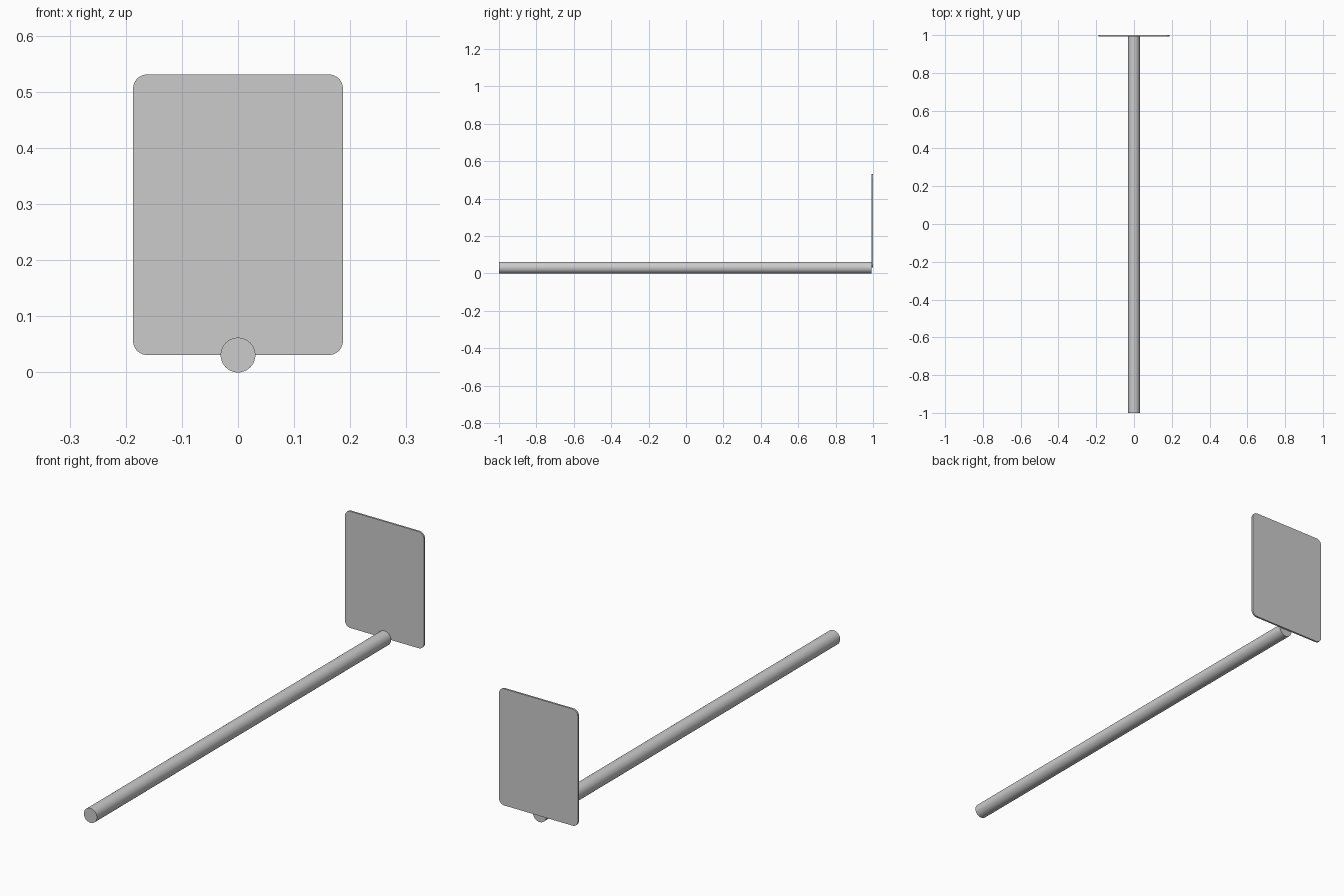
import bpy, bmesh, math
from mathutils import Matrix

cube = bpy.data.objects.get("Cube")
if cube:
    bpy.data.objects.remove(cube, do_unlink=True)

ROD_R = 0.031
PLATE_FRONT, PLATE_BACK = 0.992, 1.0
HALF_W, BOTTOM, TOP, CORNER = 0.187, 0.031, 0.531, 0.025

# Single plain grey
grey = bpy.data.materials.new("plain_grey")
grey.use_nodes = True
colour = (0.6, 0.6, 0.6, 1)
grey.diffuse_color = colour
grey.node_tree.nodes["Principled BSDF"].inputs["Base Color"].default_value = colour


def finish(name, bm):
    bmesh.ops.recalc_face_normals(bm, faces=bm.faces)
    mesh = bpy.data.meshes.new(name)
    bm.to_mesh(mesh)
    bm.free()
    mesh.materials.append(grey)
    obj = bpy.data.objects.new(name, mesh)
    bpy.context.collection.objects.link(obj)
    bpy.ops.object.select_all(action="DESELECT")
    obj.select_set(True)
    bpy.context.view_layer.objects.active = obj
    bpy.ops.object.shade_smooth_by_angle(angle=math.radians(30))
    return obj


# Long round rod lying along y, ending against the plate
bm = bmesh.new()
length = PLATE_FRONT + 1
bmesh.ops.create_cone(bm, cap_ends=True, segments=48, radius1=ROD_R, radius2=ROD_R, depth=length)
bm.transform(Matrix.Translation((0, PLATE_FRONT - length / 2, ROD_R)) @ Matrix.Rotation(math.pi / 2, 4, "X"))
finish("rod", bm)

# Thin upright plate with rounded corners
bm = bmesh.new()
corners = [(1, TOP, 0), (-1, TOP, 90), (-1, BOTTOM, 180), (1, BOTTOM, 270)]
outline = []
for side, z, start in corners:
    cx = side * (HALF_W - CORNER)
    cz = z - CORNER if z == TOP else z + CORNER
    for i in range(9):
        a = math.radians(start + 90 * i / 8)
        outline.append(bm.verts.new((cx + CORNER * math.cos(a), PLATE_FRONT, cz + CORNER * math.sin(a))))
face = bm.faces.new(outline)
extruded = bmesh.ops.extrude_face_region(bm, geom=[face])["geom"]
bmesh.ops.translate(bm, vec=(0, PLATE_BACK - PLATE_FRONT, 0),
                    verts=[v for v in extruded if isinstance(v, bmesh.types.BMVert)])
finish("end_plate", bm)
